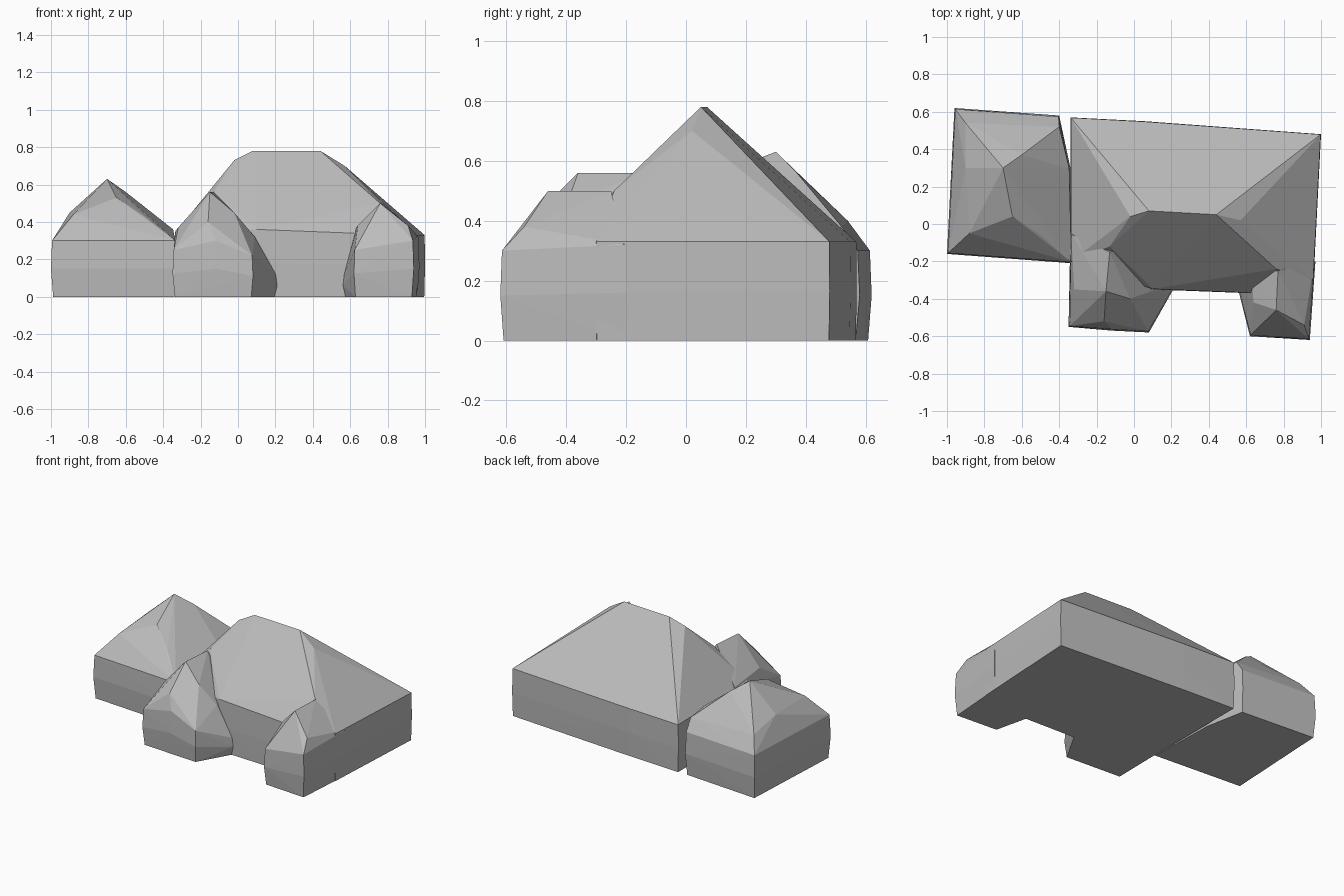
import bpy
import bmesh
from mathutils import Vector

# Remove the default cube only
default_cube = bpy.data.objects.get("Cube")
if default_cube:
    bpy.data.objects.remove(default_cube, do_unlink=True)


def make_material(name, value):
    """One flat grey for the whole model."""
    material = bpy.data.materials.new(name)
    material.use_nodes = True
    colour = (value, value, value, 1)
    material.diffuse_color = colour
    shader = next(n for n in material.node_tree.nodes if n.type == "BSDF_PRINCIPLED")
    shader.inputs["Base Color"].default_value = colour
    return material


stone_grey = make_material("stone grey", .5)


def build_mass(name, outline, roof_points, foot_inset=.015, belly=.2):
    """Faceted mass: walls follow the outline (x, y, eave height),
    with a slightly tucked foot, and are closed by the roof points."""
    centre = Vector((0, 0))
    for x, y, eave in outline:
        centre += Vector((x, y)) / len(outline)

    bm = bmesh.new()
    for x, y, eave in outline:
        corner = Vector((x, y))
        inward = (centre - corner).normalized()
        foot = corner + inward * foot_inset
        shoulder = corner + inward * foot_inset / 2
        bm.verts.new((foot.x, foot.y, 0))
        bm.verts.new((corner.x, corner.y, min(belly, eave / 2)))
        bm.verts.new((shoulder.x, shoulder.y, eave))
    for point in roof_points:
        bm.verts.new(point)

    # Wrap the rings and roof points, then drop the unused inner points
    result = bmesh.ops.convex_hull(bm, input=bm.verts)
    unused = {e for e in result["geom_interior"] + result["geom_unused"]
              if isinstance(e, bmesh.types.BMVert)}
    bmesh.ops.delete(bm, geom=list(unused), context="VERTS")
    bmesh.ops.recalc_face_normals(bm, faces=bm.faces)

    mesh = bpy.data.meshes.new(name)
    bm.to_mesh(mesh)
    bm.free()
    mesh.materials.append(stone_grey)
    part = bpy.data.objects.new(name, mesh)
    bpy.context.collection.objects.link(part)
    return part


# Large hipped hall with a short ridge
build_mass(
    "main_hall",
    outline=[(-.34, .57, .33), (.05, .55, .33), (1, .48, .33),
             (.96, -.3, .33), (.62, -.37, .34), (.1, -.35, .36),
             (-.34, -.2, .34)],
    roof_points=[(.08, .07, .78), (.44, .05, .78), (-.02, .04, .73),
                 (.57, .02, .7), (-.13, .21, .57), (-.13, -.12, .56),
                 (.76, -.24, .5)],
    foot_inset=.005)

# Lower side house with a single off-centre peak
build_mass(
    "side_house",
    outline=[(-.96, .62, .3), (-.4, .58, .3), (-.34, .3, .36),
             (-.33, -.21, .3), (-.6, -.18, .3), (-1, -.16, .3)],
    roof_points=[(-.7, .3, .63), (-.65, .04, .53), (-.88, -.05, .44),
                 (-.9, .3, .45), (-.5, -.06, .43), (-.6, .37, .56),
                 (-.4, .52, .38), (-.9, .54, .4)])

# Rounded gabled wing at the front
build_mass(
    "front_right_wing",
    outline=[(-.35, -.55, .25), (-.12, -.57, .3), (.08, -.58, .22),
             (.21, -.35, .12), (.05, -.1, .3), (-.34, -.05, .35)],
    roof_points=[(-.15, -.36, .56), (-.13, -.15, .56), (-.02, -.4, .45),
                 (.09, -.36, .32), (-.32, -.35, .37), (-.16, -.52, .4)])

# Narrow gabled wing running off the hall's end slope
build_mass(
    "front_left_wing",
    outline=[(.62, -.6, .25), (.94, -.62, .3), (.97, -.2, .32),
             (.62, -.25, .36), (.56, -.36, .12)],
    roof_points=[(.76, -.46, .5), (.77, -.25, .5), (.64, -.42, .38),
                 (.91, -.54, .38)])
